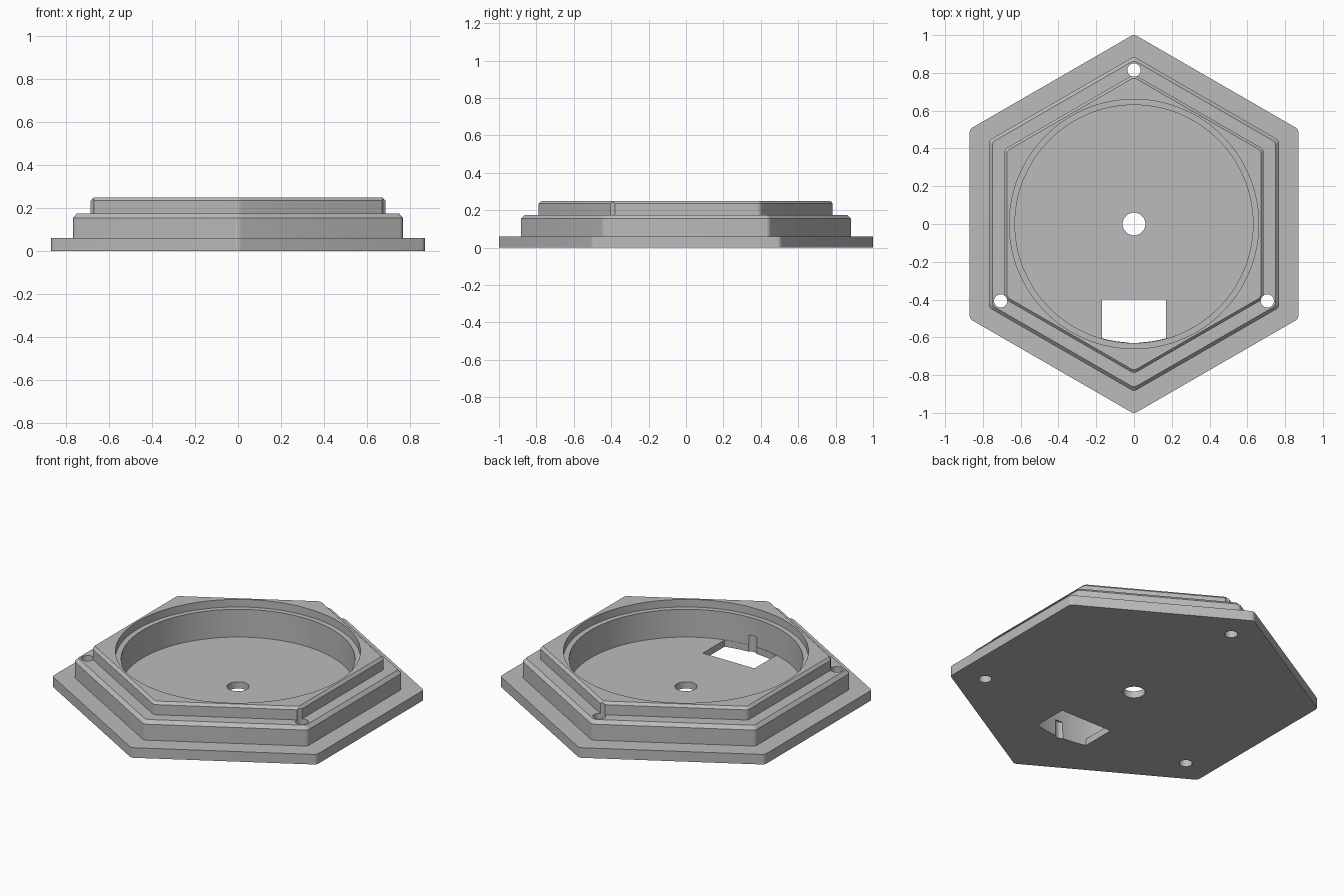
import bpy
import bmesh
from math import sin, cos, pi, radians, asin

cube = bpy.data.objects.get("Cube")
if cube:
    bpy.data.objects.remove(cube, do_unlink=True)

grey = bpy.data.materials.new("mid grey")
grey.use_nodes = True
grey.diffuse_color = (0.5, 0.5, 0.5, 1)
grey.node_tree.nodes["Principled BSDF"].inputs["Base Color"].default_value = (0.5, 0.5, 0.5, 1)


def loft(name, rings):
    """Closed solid through a stack of rings, each (outline points, height)."""
    bm = bmesh.new()
    loops = [[bm.verts.new((x, y, z)) for x, y in pts] for pts, z in rings]
    for low, high in zip(loops, loops[1:]):
        for i in range(len(low)):
            j = (i + 1) % len(low)
            bm.faces.new((low[i], low[j], high[j], high[i]))
    bm.faces.new(loops[0][::-1])
    bm.faces.new(loops[-1])
    mesh = bpy.data.meshes.new(name)
    bm.to_mesh(mesh)
    bm.free()
    mesh.materials.append(grey)
    obj = bpy.data.objects.new(name, mesh)
    bpy.context.collection.objects.link(obj)
    return obj


def hexagon(apothem, radius=0.03, steps=5):
    """Rounded hexagon with corners on the y axis."""
    centre = (apothem - radius) / cos(pi / 6)
    pts = []
    for k in range(6):
        corner = radians(30 + 60 * k)
        for s in range(steps + 1):
            a = corner + radians(60) * (s / steps - 0.5)
            pts.append((centre * cos(corner) + radius * cos(a),
                        centre * sin(corner) + radius * sin(a)))
    return pts


def circle(radius, x=0, y=0, n=32):
    return [(x + radius * cos(2 * pi * i / n), y + radius * sin(2 * pi * i / n)) for i in range(n)]


# Stepped hexagonal body: flange, middle tier and top tier with chamfers
tiers = [(0.87, 0), (0.87, 0.06), (0.768, 0.06), (0.768, 0.155), (0.75, 0.175),
         (0.686, 0.175), (0.686, 0.235), (0.672, 0.25)]
body = loft("stepped_housing", [(hexagon(a), z) for a, z in tiers])
bpy.context.view_layer.objects.active = body
body.select_set(True)


def cut(pts, low, high):
    """Remove a straight prism from the body."""
    cutter = loft("cutter", [(pts, low), (pts, high)])
    cutter.hide_render = True
    mod = body.modifiers.new("cut", 'BOOLEAN')
    mod.operation = 'DIFFERENCE'
    mod.solver = 'MANIFOLD'
    mod.object = cutter
    bpy.ops.object.modifier_apply(modifier=mod.name)
    bpy.data.objects.remove(cutter, do_unlink=True)


# Round cavity with a shallow ledge at the rim
cut(circle(0.63, n=128), 0.04, 0.4)
cut(circle(0.66, n=128), 0.205, 0.4)

# Centre hole and three screw holes
cut(circle(0.06, n=48), -0.1, 0.15)
for k in range(3):
    a = radians(90 + 120 * k)
    cut(circle(0.035, 0.815 * cos(a), 0.815 * sin(a)), -0.1, 0.4)

# Cable window in the floor, its front edge following the cavity wall
half, reach, n = 0.17, 0.628, 12
spread = asin(half / reach)
arc = [(reach * sin(spread * (2 * i / n - 1)), -reach * cos(spread * (2 * i / n - 1)))
       for i in range(n + 1)]
cut(arc + [(half, -0.4), (-half, -0.4)], -0.1, 0.12)

# Small cable groove in the wall behind the window
cut(circle(0.035, 0, -0.605), -0.1, 0.1)

# Smooth the round walls, keep hard edges
body.data.polygons.foreach_set("use_smooth", [True] * len(body.data.polygons))
body.data.set_sharp_from_angle(angle=radians(25))
